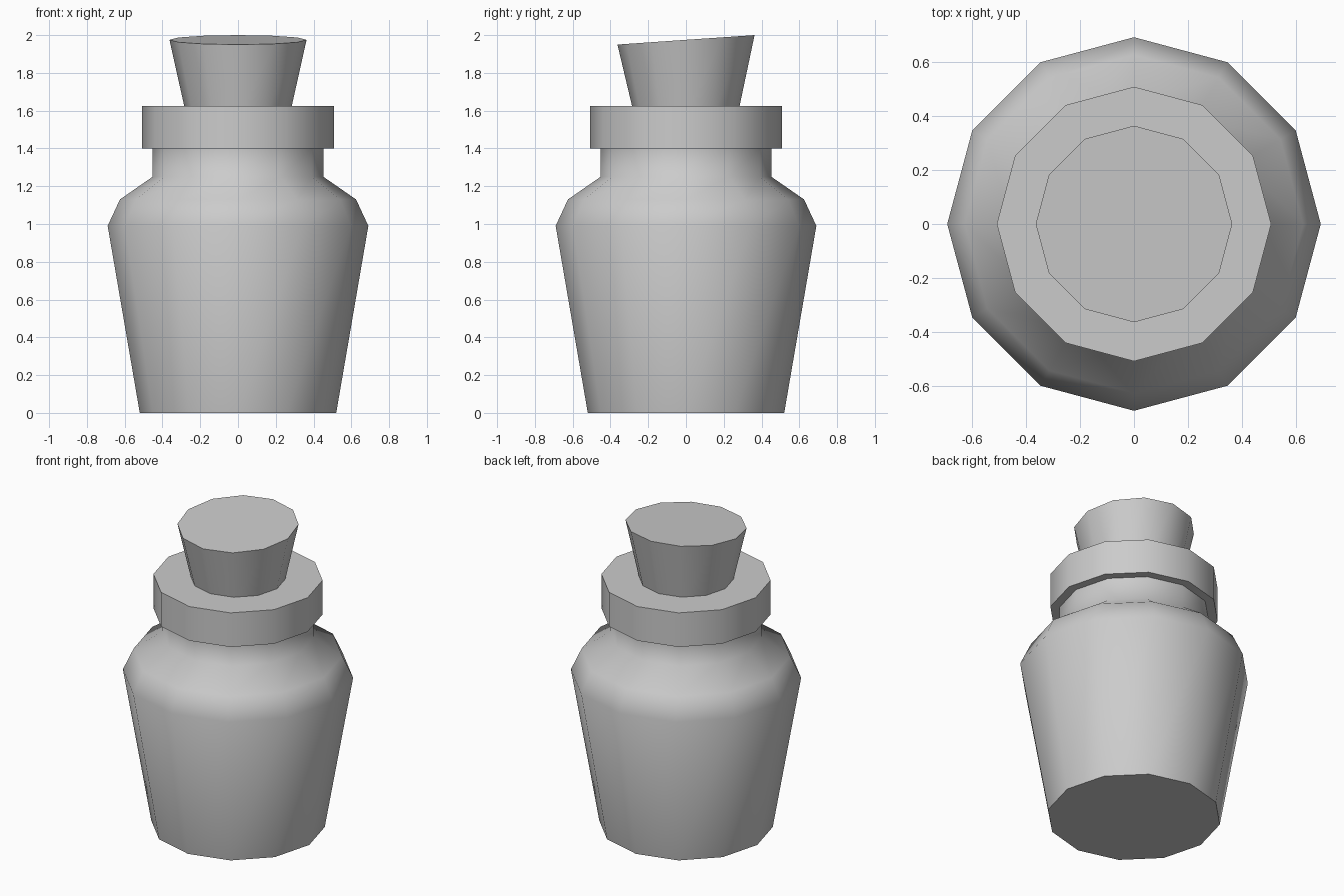
import bpy, bmesh
from math import cos, sin, pi, radians

if "Cube" in bpy.data.objects:
    bpy.data.objects.remove(bpy.data.objects["Cube"])

SIDES = 12


def lathe(name, profile, slant=0.0):
    """Closed solid of revolution from (radius, z) points; slant tilts the top ring along y."""
    bm = bmesh.new()
    rings = []
    for i, (r, z) in enumerate(profile):
        tilt = slant if i == len(profile) - 1 else 0.0
        ring = []
        for k in range(SIDES):
            a = 2 * pi * k / SIDES
            x, y = r * cos(a), r * sin(a)
            ring.append(bm.verts.new((x, y, z + tilt * y)))
        rings.append(ring)
    for low, high in zip(rings, rings[1:]):
        for k in range(SIDES):
            n = (k + 1) % SIDES
            bm.faces.new((low[k], low[n], high[n], high[k]))
    bm.faces.new(rings[0][::-1])
    bm.faces.new(rings[-1])
    mesh = bpy.data.meshes.new(name)
    bm.to_mesh(mesh)
    bm.free()
    obj = bpy.data.objects.new(name, mesh)
    bpy.context.collection.objects.link(obj)
    # Smooth around the walls, sharp at rims
    bpy.ops.object.select_all(action='DESELECT')
    obj.select_set(True)
    bpy.context.view_layer.objects.active = obj
    bpy.ops.object.shade_smooth_by_angle(angle=radians(62))
    return obj


# Bottle: tapered body, shoulder, neck and thick lip
lathe("bottle", [(0.52, 0), (0.69, 0.99), (0.625, 1.13), (0.452, 1.25),
                 (0.452, 1.40), (0.507, 1.40), (0.507, 1.625)])

# Cork: flared stopper with a slanted top, sunk into the lip
lathe("cork", [(0.268, 1.55), (0.363, 1.975)], slant=0.025 / 0.363)
